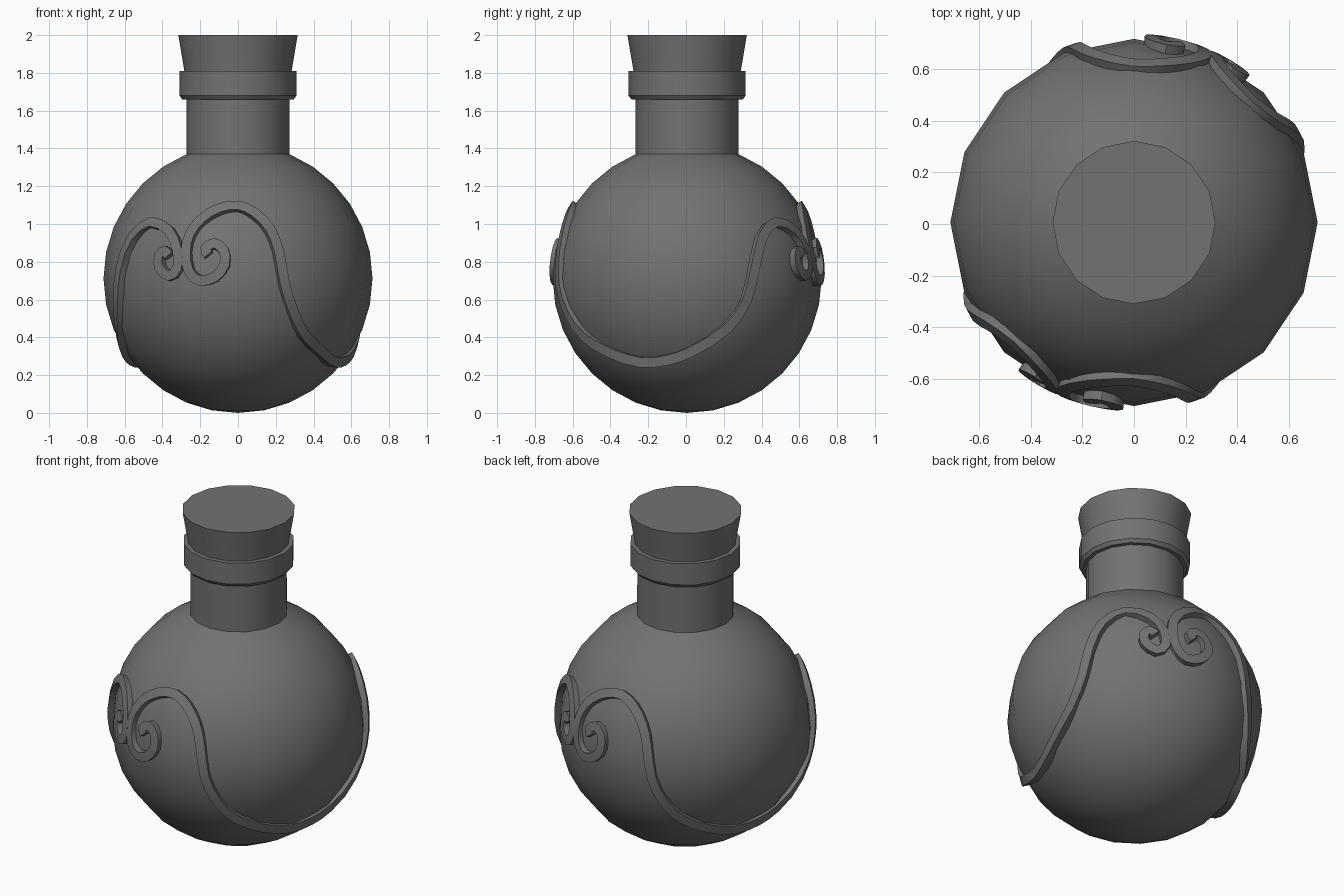
import bpy, bmesh, math
from mathutils import Vector

if "Cube" in bpy.data.objects:
    bpy.data.objects.remove(bpy.data.objects["Cube"])

R = 0.712                      # body radius
C = Vector((0, 0.006, R))      # body centre
SIDES = 16

# Dark grey for every part
dark = bpy.data.materials.new("dark_grey")
dark.diffuse_color = (0.17, 0.17, 0.17, 1)
dark.use_nodes = True
dark.node_tree.nodes["Principled BSDF"].inputs["Base Color"].default_value = dark.diffuse_color


def finish(name, bm, angle):
    bmesh.ops.remove_doubles(bm, verts=bm.verts, dist=1e-5)
    bmesh.ops.recalc_face_normals(bm, faces=bm.faces)
    me = bpy.data.meshes.new(name)
    bm.to_mesh(me)
    bm.free()
    me.materials.append(dark)
    ob = bpy.data.objects.new(name, me)
    bpy.context.collection.objects.link(ob)
    bpy.ops.object.select_all(action='DESELECT')
    ob.select_set(True)
    bpy.context.view_layer.objects.active = ob
    bpy.ops.object.shade_smooth_by_angle(angle=math.radians(angle))
    return ob


def lathe(name, profile, angle=30):
    """Spin an (r, z) profile around the bottle axis."""
    bm = bmesh.new()
    vs = [bm.verts.new((r, C.y, z)) for r, z in profile]
    es = [bm.edges.new(p) for p in zip(vs, vs[1:])]
    bmesh.ops.spin(bm, geom=vs + es, cent=(0, C.y, 0), axis=(0, 0, 1),
                   angle=2 * math.pi, steps=SIDES, use_duplicate=False)
    return finish(name, bm, angle)


# Round body with the neck growing from its second ring
body = [(R * math.sin(math.pi * k / 16), R - R * math.cos(math.pi * k / 16)) for k in range(15)]
lathe("flask_body", body + [(0.272, 1.70)])

# Collar around the mouth
lathe("neck_collar", [(0.272, 1.66), (0.295, 1.66), (0.31, 1.68), (0.31, 1.81), (0.265, 1.81)])

# Tapered stopper
lathe("stopper", [(0, 1.74), (0.275, 1.74), (0.284, 1.81), (0.316, 2.0), (0, 2.0)])


def on_front(x, z, s=-1):
    return Vector((x, s * math.sqrt(max(0, R * R - x * x - (z - R) ** 2)), z - R))


def on_side(y, z):
    return Vector((math.sqrt(max(0, R * R - y * y - (z - R) ** 2)), y, z - R))


# Scroll path: large front curl, dip around the right side, small back curl
front = [(-.155, .835), (-.17, .865), (-.125, .895), (-.075, .86), (-.07, .785), (-.12, .72),
         (-.20, .70), (-.255, .75), (-.27, .85), (-.25, .94), (-.19, 1.02), (-.10, 1.075),
         (0, 1.09), (.09, 1.05), (.165, .97), (.21, .86), (.243, .68), (.29, .53),
         (.35, .41), (.44, .32)]
side = [(-.24, .27), (-.10, .282), (.02, .325), (.21, .45), (.31, .60), (.35, .757), (.39, .926)]
back = [(.455, 1.005), (.36, .96), (.315, .86), (.315, .765), (.36, .725), (.41, .77),
        (.41, .83), (.38, .855), (.36, .83)]
path = ([on_front(*p) for p in front] + [on_side(*p) for p in side]
        + [on_front(x, z, 1) for x, z in back])


def smooth_path(pts):
    """Insert one spline midpoint between neighbours."""
    out = []
    for i in range(len(pts) - 1):
        a, b, c, d = (pts[max(i - 1, 0)], pts[i], pts[i + 1], pts[min(i + 2, len(pts) - 1)])
        out += [b, (9 * (b + c) - a - d) / 16]
    return out + [pts[-1]]


def scroll(name, turn):
    """Raised rectangular band hugging the body, standing upright in the dip."""
    pts = [p.normalized() for p in smooth_path(path)]
    bm = bmesh.new()
    rings = []
    for i, n in enumerate(pts):
        t = (pts[min(i + 1, len(pts) - 1)] - pts[max(i - 1, 0)]).normalized()
        m = Vector((n.x, n.y, n.z * (0.2 if n.z < 0 else 1)))
        m = (m - t * m.dot(t)).normalized()
        w = m.cross(t).normalized() * 0.027
        base = n * R
        lo, hi = base - m * 0.045, base + m * 0.02
        ring = []
        for q in (lo - w, hi - w, hi + w, lo + w):
            ring.append(bm.verts.new(C + Vector((turn * q.x, turn * q.y, q.z))))
        rings.append(ring)
    for a, b in zip(rings, rings[1:]):
        for k in range(4):
            bm.faces.new((a[k], a[(k + 1) % 4], b[(k + 1) % 4], b[k]))
    bm.faces.new(rings[0])
    bm.faces.new(rings[-1])
    return finish(name, bm, 35)


# Two identical scrolls, half a turn apart
scroll("scroll_right", 1)
scroll("scroll_left", -1)
